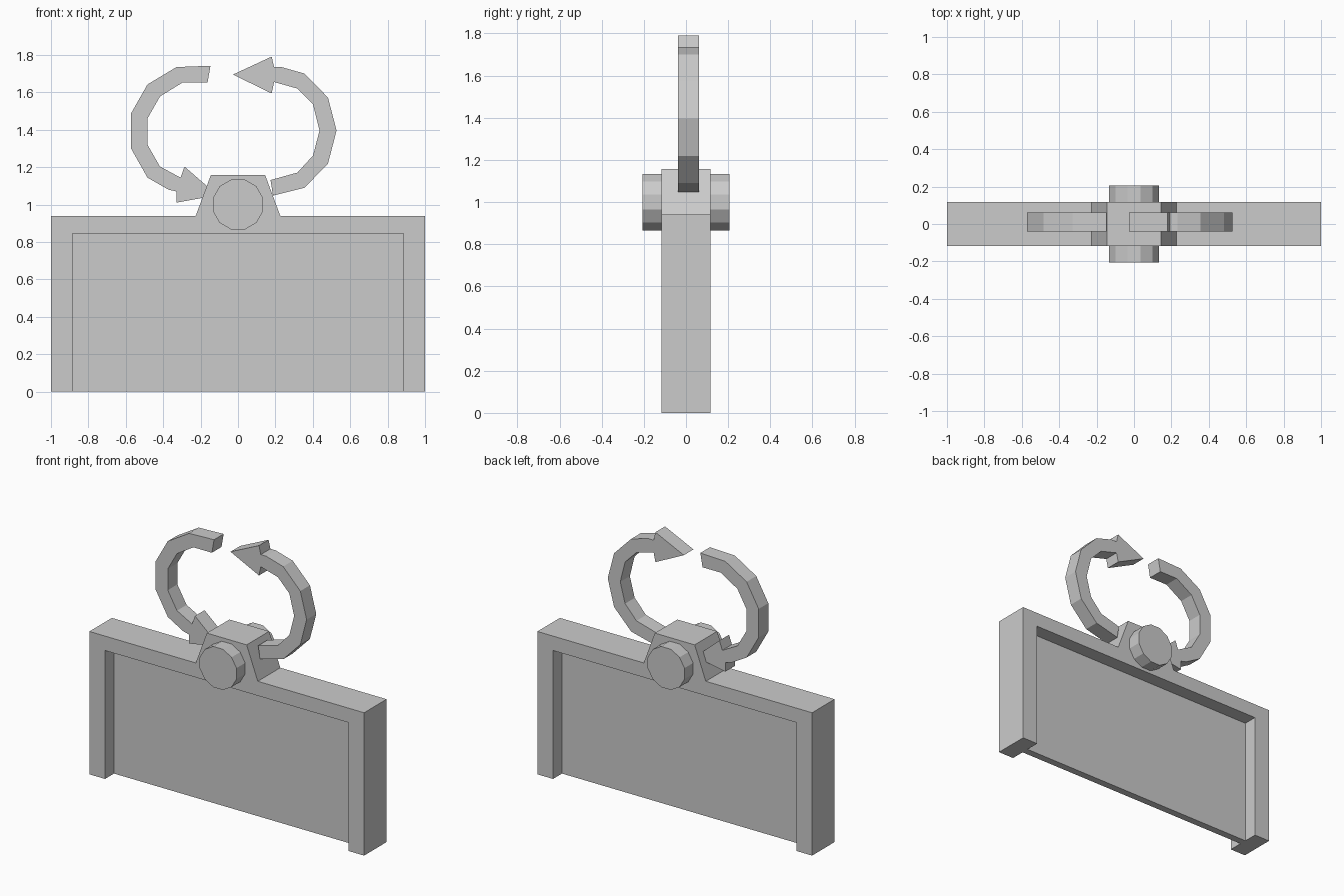
import bpy, bmesh, math

if "Cube" in bpy.data.objects:
    bpy.data.objects.remove(bpy.data.objects["Cube"])

grey = bpy.data.materials.new("light grey")
grey.diffuse_color = (0.6, 0.6, 0.6, 1)
grey.use_nodes = True
grey.node_tree.nodes["Principled BSDF"].inputs["Base Color"].default_value = grey.diffuse_color


def extrude_profile(name, points, y0, y1):
    """Extrude a closed x-z outline from y0 to y1."""
    bm = bmesh.new()
    face = bm.faces.new([bm.verts.new((x, y0, z)) for x, z in points])
    result = bmesh.ops.extrude_face_region(bm, geom=[face])
    verts = [g for g in result["geom"] if isinstance(g, bmesh.types.BMVert)]
    bmesh.ops.translate(bm, verts=verts, vec=(0, y1 - y0, 0))
    bmesh.ops.recalc_face_normals(bm, faces=bm.faces[:])
    mesh = bpy.data.meshes.new(name)
    bm.to_mesh(mesh)
    bm.free()
    mesh.materials.append(grey)
    obj = bpy.data.objects.new(name, mesh)
    bpy.context.collection.objects.link(obj)
    return obj


# Board: frame open at the bottom, with a thin panel recessed on both sides
W, H, T = 1.0, 0.94, 0.117
IW, IH = 0.886, 0.845
extrude_profile("frame", [(-W, 0), (-IW, 0), (-IW, IH), (IW, IH),
                          (IW, 0), (W, 0), (W, H), (-W, H)], -T, T)
extrude_profile("panel", [(-IW, 0), (IW, 0), (IW, IH), (-IW, IH)], -0.024, 0.024)

# Tapered hinge housing on top of the board
extrude_profile("housing", [(-0.226, H), (0.226, H), (0.145, 1.158), (-0.145, 1.158)], -T, T)

# Twelve-sided axle through the housing, flat side up
R = 0.1385
axle = [(R * math.cos(math.radians(15 + 30 * i)),
         1.0 + R * math.sin(math.radians(15 + 30 * i))) for i in range(12)]
extrude_profile("axle", axle, -0.207, 0.207)

# Curved arrows showing the turning direction
left_outer = [(-0.147, 1.742), (-0.329, 1.735), (-0.484, 1.642), (-0.572, 1.487),
              (-0.572, 1.30), (-0.484, 1.144), (-0.372, 1.08), (-0.33, 1.07)]
left_head = [(-0.33, 1.01), (-0.11, 1.05), (-0.286, 1.203)]
left_inner = [(-0.307, 1.144), (-0.417, 1.203), (-0.484, 1.32), (-0.484, 1.46),
              (-0.417, 1.578), (-0.297, 1.652), (-0.163, 1.652)]
extrude_profile("left_arrow", left_outer + left_head + left_inner, -0.039, 0.061)

right_outer = [(0.187, 1.048), (0.356, 1.09), (0.481, 1.219), (0.527, 1.396),
               (0.481, 1.572), (0.356, 1.70), (0.233, 1.735), (0.193, 1.735)]
right_head = [(0.18, 1.791), (-0.027, 1.695), (0.18, 1.594)]
right_inner = [(0.193, 1.655), (0.318, 1.62), (0.401, 1.535), (0.436, 1.396),
               (0.401, 1.262), (0.318, 1.171), (0.174, 1.131)]
extrude_profile("right_arrow", right_outer + right_head + right_inner, -0.039, 0.061)
